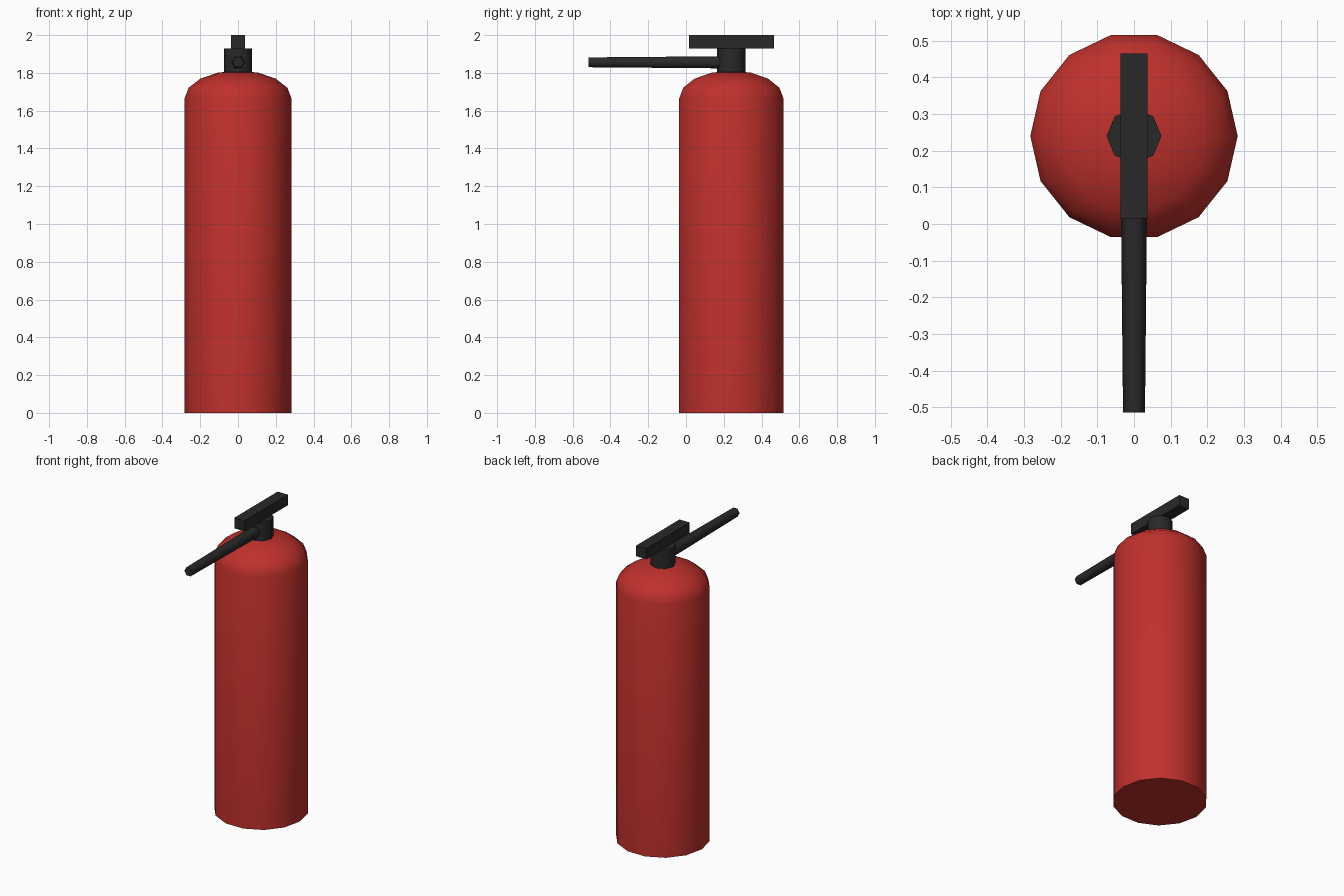
import bpy, bmesh, math
from mathutils import Matrix

if "Cube" in bpy.data.objects:
    bpy.data.objects.remove(bpy.data.objects["Cube"])

CY = 0.24  # cylinder axis offset in y


def material(name, rgb):
    m = bpy.data.materials.new(name)
    m.diffuse_color = (*rgb, 1)
    m.use_nodes = True
    m.node_tree.nodes["Principled BSDF"].inputs["Base Color"].default_value = m.diffuse_color
    return m


RED = material("red_paint", (0.52, 0.03, 0.025))
BLACK = material("black_plastic", (0.022, 0.022, 0.022))


def finish(name, bm, mat, smooth_angle=None):
    bmesh.ops.recalc_face_normals(bm, faces=bm.faces[:])
    me = bpy.data.meshes.new(name)
    bm.to_mesh(me)
    bm.free()
    me.materials.append(mat)
    ob = bpy.data.objects.new(name, me)
    bpy.context.collection.objects.link(ob)
    if smooth_angle:
        bpy.ops.object.select_all(action='DESELECT')
        bpy.context.view_layer.objects.active = ob
        ob.select_set(True)
        bpy.ops.object.shade_smooth_by_angle(angle=math.radians(smooth_angle))
    return ob


def lathe(name, profile, sides, mat, matrix, smooth_angle=None):
    """Rings of (radius, height); flat caps, or a point where the radius is 0."""
    bm = bmesh.new()
    rings = []
    for r, z in profile:
        n = sides if r > 0 else 1
        rings.append([bm.verts.new((r * math.cos(math.tau * i / sides),
                                    r * math.sin(math.tau * i / sides), z)) for i in range(n)])
    for a, b in zip(rings, rings[1:]):
        for i in range(sides):
            j = (i + 1) % sides
            bm.faces.new((a[i], a[j], b[j], b[i]) if len(b) > 1 else (a[i], a[j], b[0]))
    for ring in (rings[0], rings[-1]):
        if len(ring) > 1:
            bm.faces.new(ring)
    bm.transform(matrix)
    return finish(name, bm, mat, smooth_angle)


axis = Matrix.Translation((0, CY, 0))

# Tank with domed shoulder
R, SHOULDER, DOME = 0.283, 1.665, 0.147
dome = [(R * math.cos(math.radians(a)), SHOULDER + DOME * math.sin(math.radians(a)))
        for a in (0, 22.5, 45, 67.5)]
lathe("tank", [(R, 0)] + dome + [(0, SHOULDER + DOME)], 14, RED, axis, 40)

# Valve neck
lathe("valve_neck", [(0.075, 1.79), (0.075, 1.93)], 8, BLACK, axis, 50)

# Tapered hose pointing forward
hose_matrix = Matrix.Translation((0, 0.2, 1.856)) @ Matrix.Rotation(math.radians(90), 4, 'X')
lathe("hose", [(0.037, 0), (0.03, 0.715)], 6, BLACK, hose_matrix, 65)

# Lever bar on top
bm = bmesh.new()
bmesh.ops.create_cube(bm, size=1, matrix=Matrix.Translation((0, CY, 1.965))
                      @ Matrix.Diagonal((0.074, 0.45, 0.07, 1)))
finish("lever", bm, BLACK)
